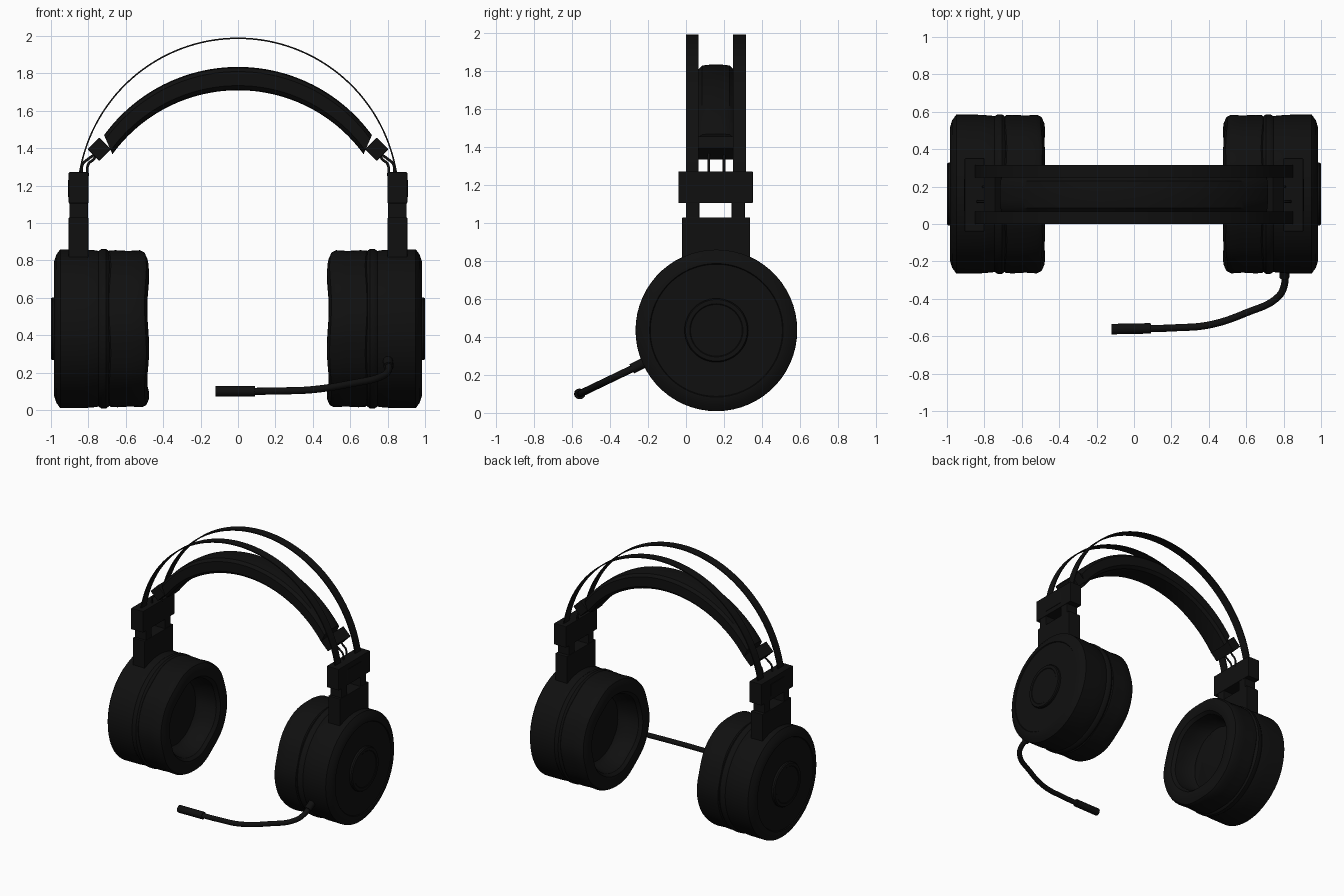
import bpy, bmesh, math
from mathutils import Vector

if "Cube" in bpy.data.objects:
    bpy.data.objects.remove(bpy.data.objects["Cube"])

CY, CZ = 0.16, 0.435          # ear cup axis


def material(name, v):
    m = bpy.data.materials.new(name)
    m.diffuse_color = (v, v, v, 1)
    m.use_nodes = True
    m.node_tree.nodes["Principled BSDF"].inputs["Base Color"].default_value = m.diffuse_color
    return m


BLACK = material("matte_black", 0.005)


def finish(name, bm, mirror=False, bevel=0, smooth=True):
    bmesh.ops.recalc_face_normals(bm, faces=bm.faces)
    me = bpy.data.meshes.new(name)
    bm.to_mesh(me)
    bm.free()
    ob = bpy.data.objects.new(name, me)
    bpy.context.collection.objects.link(ob)
    me.materials.append(BLACK)
    if bevel:
        b = ob.modifiers.new("bevel", 'BEVEL')
        b.width, b.segments = bevel, 2
    if mirror:
        mm = ob.modifiers.new("mirror", 'MIRROR')
        mm.use_axis = (True, False, False)
    if smooth:
        bpy.ops.object.select_all(action='DESELECT')
        ob.select_set(True)
        bpy.context.view_layer.objects.active = ob
        bpy.ops.object.shade_smooth_by_angle(angle=math.radians(35))
    return ob


def lathe(name, profile, wave=0.0, n=60):
    """Revolve (x, radius) points around the cup axis, mirrored to both sides."""
    bm = bmesh.new()
    rings = []
    for x, r in profile:
        ring = []
        for i in range(n):
            a = 2 * math.pi * i / n
            rr = r * (1 + wave * math.cos(10 * a))
            ring.append(bm.verts.new((x + wave * math.sin(5 * a), CY + rr * math.cos(a), CZ + rr * math.sin(a))))
        rings.append(ring)
    for p, q in zip(rings, rings[1:]):
        for i in range(n):
            j = (i + 1) % n
            bm.faces.new((p[i], p[j], q[j], q[i]))
    bm.faces.new(rings[0])
    bm.faces.new(rings[-1])
    return finish(name, bm, mirror=True)


def box(name, x, y, z, bevel=0.004, tilt=0):
    """Box from (min, max) ranges, optionally tilted about y, mirrored."""
    bm = bmesh.new()
    bmesh.ops.create_cube(bm, size=1)
    s = math.radians(tilt)
    for v in bm.verts:
        px, pz = v.co.x * (x[1] - x[0]), v.co.z * (z[1] - z[0])
        v.co = Vector((sum(x) / 2 + px * math.cos(s) - pz * math.sin(s),
                       sum(y) / 2 + v.co.y * (y[1] - y[0]),
                       sum(z) / 2 + px * math.sin(s) + pz * math.cos(s)))
    return finish(name, bm, mirror=True, bevel=bevel, smooth=False)


def arc_strip(name, section, limit, steps=64):
    """Sweep a closed section of (y, k) along an arc; section(t) gives 3D points."""
    bm = bmesh.new()
    rings = []
    for i in range(steps + 1):
        t = math.radians(-limit + 2 * limit * i / steps)
        rings.append([bm.verts.new(p) for p in section(t)])
    n = len(rings[0])
    for p, q in zip(rings, rings[1:]):
        for i in range(n):
            j = (i + 1) % n
            bm.faces.new((p[i], p[j], q[j], q[i]))
    bm.faces.new(rings[0])
    bm.faces.new(rings[-1])
    return finish(name, bm)


def tube(name, pts, radius, mirror=False):
    cu = bpy.data.curves.new(name, 'CURVE')
    cu.dimensions = '3D'
    cu.bevel_depth, cu.bevel_resolution, cu.use_fill_caps = radius, 4, True
    sp = cu.splines.new('BEZIER')
    sp.bezier_points.add(len(pts) - 1)
    for b, p in zip(sp.bezier_points, pts):
        b.co = p
        b.handle_left_type = b.handle_right_type = 'AUTO'
    sp.resolution_u = 8
    ob = bpy.data.objects.new(name, cu)
    bpy.context.collection.objects.link(ob)
    bpy.ops.object.select_all(action='DESELECT')
    ob.select_set(True)
    bpy.context.view_layer.objects.active = ob
    bpy.ops.object.convert(target='MESH')
    ob = bpy.context.view_layer.objects.active
    ob.data.materials.clear()
    ob.data.materials.append(BLACK)
    if mirror:
        ob.modifiers.new("mirror", 'MIRROR')
    bpy.ops.object.shade_smooth_by_angle(angle=math.radians(40))


# Ear cups: hard shell, outer disc, soft cushion with a deep opening
lathe("ear_cup_shell", [(0.66, 0.37), (0.69, 0.415), (0.705, 0.426), (0.73, 0.426), (0.745, 0.416),
                        (0.76, 0.419), (0.82, 0.424), (0.95, 0.425), (0.972, 0.395), (0.983, 0.36),
                        (0.983, 0.352), (0.977, 0.348), (0.977, 0.18)])
lathe("outer_disc", [(0.96, 0.168), (0.992, 0.168), (1.0, 0.162), (1.0, 0.14), (0.997, 0.136)])
lathe("ear_cushion", [(0.66, 0.25), (0.64, 0.27), (0.56, 0.29), (0.51, 0.295), (0.487, 0.315), (0.48, 0.345),
                      (0.482, 0.38), (0.495, 0.41), (0.52, 0.422), (0.58, 0.418), (0.65, 0.422),
                      (0.685, 0.42), (0.70, 0.405), (0.70, 0.25)], wave=0.005)

# Slider blocks and legs joining cups to headband
box("slider_base", (0.80, 0.905), (-0.02, 0.338), (0.76, 1.03))
for i, y in enumerate(((0.0, 0.07), (0.24, 0.31))):
    box(f"slider_leg_{i + 1}", (0.803, 0.902), y, (1.0, 1.13))
box("slider_block", (0.80, 0.905), (-0.04, 0.352), (1.105, 1.272))
box("slider_plate", (0.90, 0.908), (0.07, 0.24), (1.14, 1.23), bevel=0.001)

# Two thin spring bands over the head
for i, (y0, y1) in enumerate(((0.0, 0.066), (0.248, 0.315))):
    def band(t, y0=y0, y1=y1):
        return [(r * math.sin(t), y, 1.13 + r * math.cos(t))
                for y, r in ((y0, 0.854), (y1, 0.854), (y1, 0.862), (y0, 0.862))]
    arc_strip(f"spring_band_{i + 1}", band, 83)


# Padded headband: rounded section between two arcs
def pad(t):
    pts = []
    for y, k in ((0.065, 0.2), (0.085, 0.03), (0.13, 0), (0.185, 0), (0.23, 0.03), (0.25, 0.2),
                 (0.25, 0.8), (0.23, 0.96), (0.185, 1), (0.13, 1), (0.085, 0.96), (0.065, 0.8)):
        r, c = 0.83 + 0.055 * k, 0.88 + 0.07 * k
        pts.append((r * math.sin(t), y, c + r * math.cos(t)))
    return pts


arc_strip("headband_pad", pad, 54)
box("pad_clip", (0.698, 0.786), (0.058, 0.256), (1.351, 1.439), tilt=-45)

# Short cords between pad clips and sliders
for i, (y, dx) in enumerate(((0.12, 0), (0.2, -0.03))):
    tube(f"pad_cord_{i + 1}", [(0.835 + dx, y, 1.25), (0.83 + dx, y, 1.315), (0.80 + dx, y, 1.343),
                               (0.755, y, 1.375)], 0.007, mirror=True)

# Microphone: socket, bent boom and capsule
tube("mic_socket", [(0.80, -0.18, 0.285), (0.805, -0.285, 0.232)], 0.027)
boom = [(0.805, -0.25), (0.803, -0.33), (0.77, -0.39), (0.60, -0.475), (0.40, -0.54), (0.22, -0.555), (0.05, -0.56)]
tube("mic_boom", [(x, y, 0.10 + (y + 0.56) * 0.48) for x, y in boom], 0.019)
tube("mic_capsule", [(-0.12, -0.562, 0.10), (0.09, -0.558, 0.10)], 0.028)
